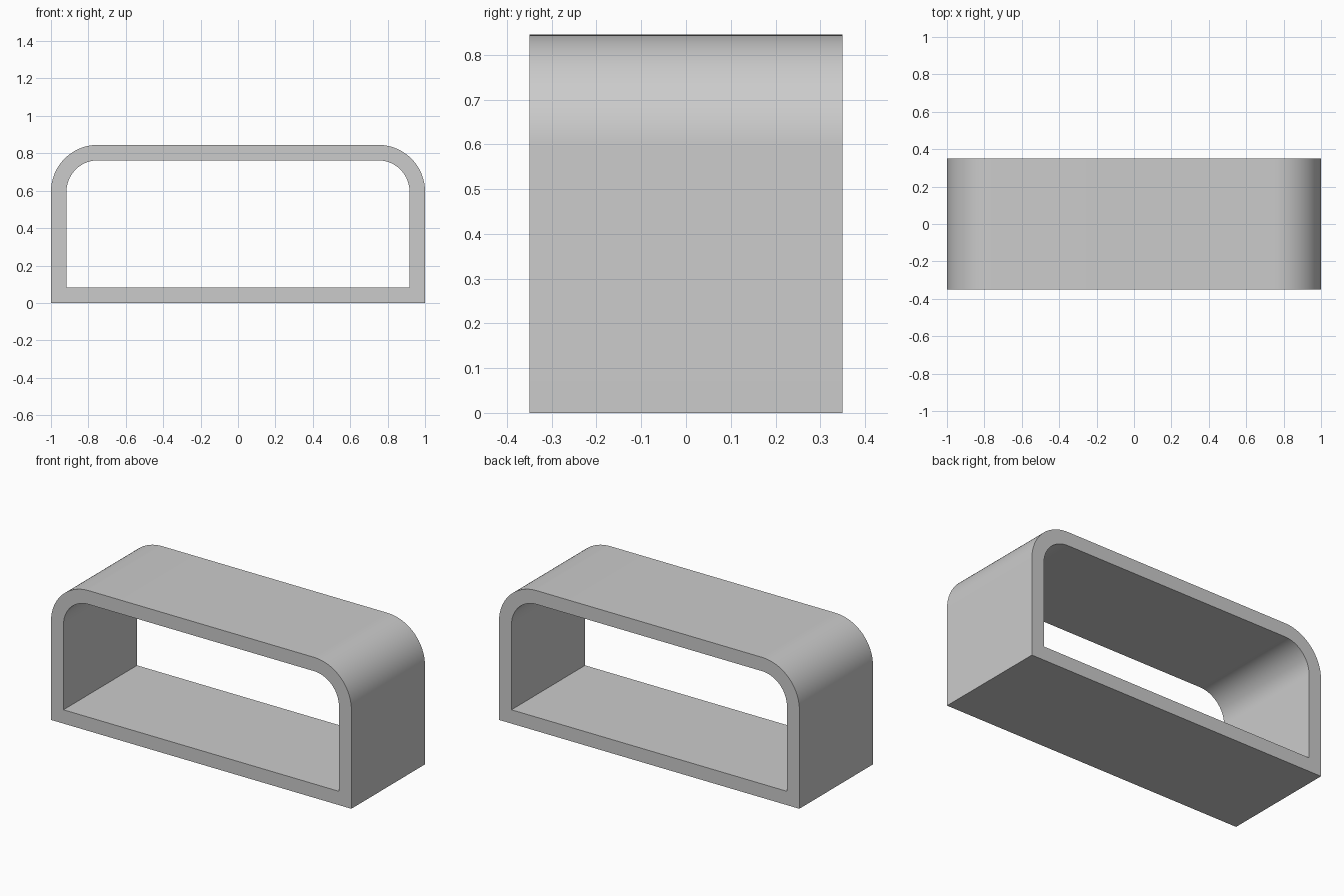
import bpy
import bmesh
from math import cos, sin, pi, radians

HALF_DEPTH = 0.35
WALL = 0.083
HEIGHT = 0.845
RADIUS = 0.25
STEPS = 24

old = bpy.data.objects.get("Cube")
if old:
    bpy.data.objects.remove(old, do_unlink=True)

grey = bpy.data.materials.new("light_grey")
grey.use_nodes = True
colour = (0.6, 0.6, 0.6, 1)
grey.diffuse_color = colour
grey.node_tree.nodes["Principled BSDF"].inputs["Base Color"].default_value = colour


def arch(half_width, bottom, top, radius):
    """Closed outline with square bottom corners and rounded top corners."""
    points = [(-half_width, bottom), (half_width, bottom)]
    for side, start in ((1, 0), (-1, pi / 2)):
        for i in range(STEPS + 1):
            a = start + pi / 2 * i / STEPS
            points.append((side * (half_width - radius) + radius * cos(a),
                           top - radius + radius * sin(a)))
    return points


# Rounded frame: outer and inner outlines joined front, back and through
bm = bmesh.new()
outlines = (arch(1, 0, HEIGHT, RADIUS),
            arch(1 - WALL, WALL, HEIGHT - WALL, RADIUS - WALL))
outer_front, outer_back, inner_front, inner_back = [
    [bm.verts.new((x, y, z)) for x, z in outline]
    for outline in outlines for y in (-HALF_DEPTH, HALF_DEPTH)]


def join(loop_a, loop_b):
    for i in range(len(loop_a)):
        j = (i + 1) % len(loop_a)
        bm.faces.new((loop_a[i], loop_a[j], loop_b[j], loop_b[i]))


join(outer_front, inner_front)
join(inner_front, inner_back)
join(inner_back, outer_back)
join(outer_back, outer_front)
bmesh.ops.recalc_face_normals(bm, faces=bm.faces)

mesh = bpy.data.meshes.new("rounded_frame")
bm.to_mesh(mesh)
bm.free()
mesh.materials.append(grey)
frame = bpy.data.objects.new("rounded_frame", mesh)
bpy.context.collection.objects.link(frame)

# Smooth the curved corners and keep the rims sharp
bpy.ops.object.select_all(action="DESELECT")
frame.select_set(True)
bpy.context.view_layer.objects.active = frame
bpy.ops.object.shade_smooth_by_angle(angle=radians(30))
